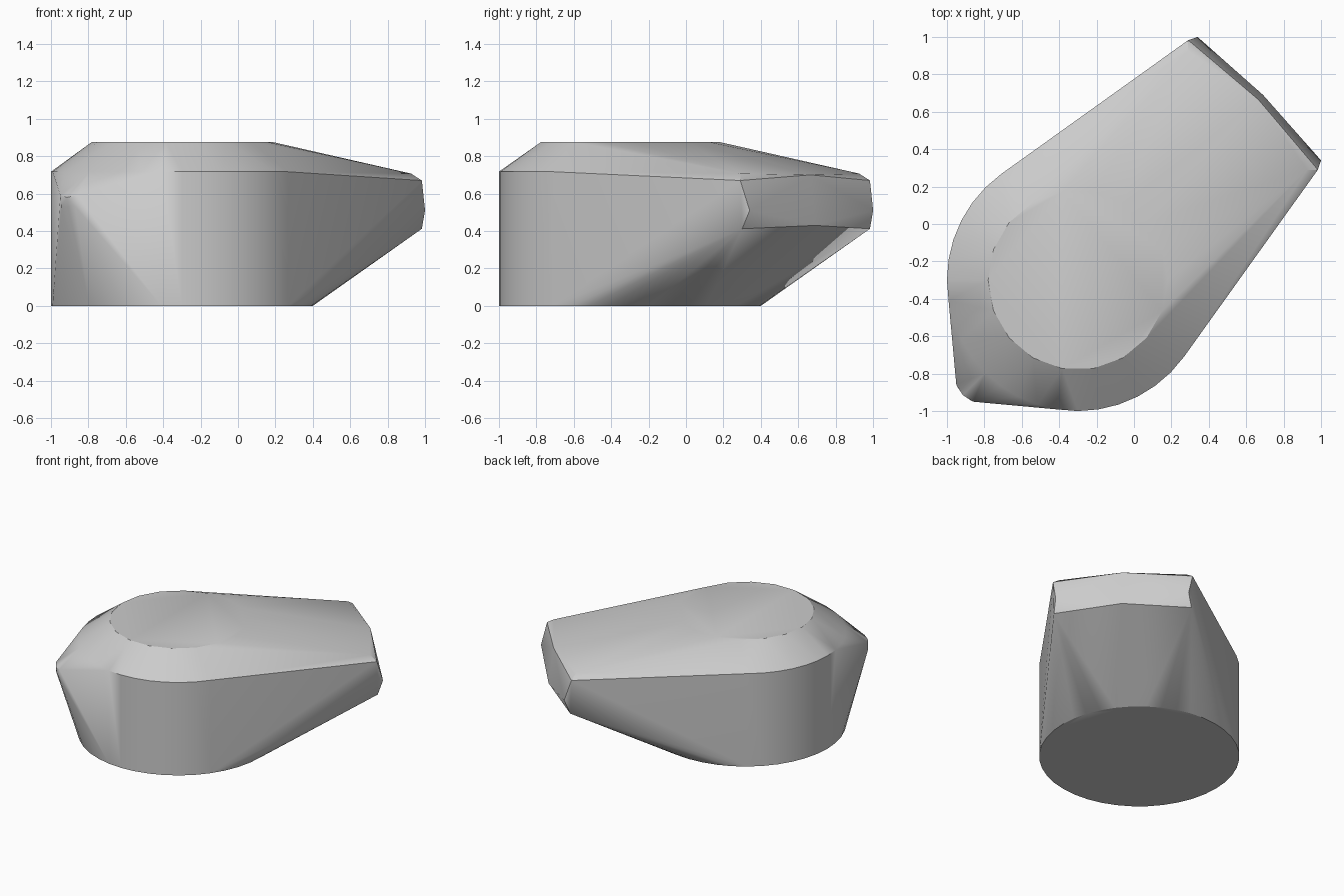
import bpy, bmesh
from math import cos, sin, tau, radians

cube = bpy.data.objects.get("Cube")
if cube:
    bpy.data.objects.remove(cube, do_unlink=True)

# Single plain material
grey = bpy.data.materials.new("plain grey")
grey.use_nodes = True
colour = (0.6, 0.6, 0.6, 1)
grey.diffuse_color = colour
grey.node_tree.nodes["Principled BSDF"].inputs["Base Color"].default_value = colour


def ring(radius, z, sides):
    """Points of a horizontal circle on the hub axis."""
    return [(-0.3 + radius * cos(tau * i / sides),
             -0.3 + radius * sin(tau * i / sides), z) for i in range(sides)]


def mirrored(points):
    """Repeat points across the diagonal symmetry plane."""
    return points + [(y, x, z) for x, y, z in points]


# Round hub: vertical wall with a bevelled crown
hub = ring(0.7, 0, 40) + ring(0.7, 0.717, 40) + ring(0.48, 0.877, 18)

# Blunt far end: bevelled side corners and a slightly bowed middle
far_end = mirrored([(0.925, 0.29, 0.707), (0.983, 0.29, 0.67),
                    (1.0, 0.34, 0.51), (0.983, 0.30, 0.412)])
far_end += [(0.665, 0.665, 0.70), (0.69, 0.69, 0.43)]

# Small pointed heel opposite the far end
heel = mirrored([(-0.95, -0.86, 0.59), (-0.945, -0.87, 0.53)])
heel += [(-0.915, -0.915, 0.58), (-0.91, -0.91, 0.53)]

# Tight skin around the three sections
bm = bmesh.new()
for point in hub + far_end + heel:
    bm.verts.new(point)
hull = bmesh.ops.convex_hull(bm, input=bm.verts[:])
loose = {g for g in hull["geom_interior"] + hull["geom_unused"]
         if isinstance(g, bmesh.types.BMVert)}
bmesh.ops.delete(bm, geom=list(loose), context="VERTS")
bmesh.ops.dissolve_limit(bm, angle_limit=radians(0.5),
                         verts=bm.verts[:], edges=bm.edges[:])
bmesh.ops.recalc_face_normals(bm, faces=bm.faces[:])

mesh = bpy.data.meshes.new("body_shell")
bm.to_mesh(mesh)
bm.free()
mesh.materials.append(grey)
body = bpy.data.objects.new("body_shell", mesh)
bpy.context.collection.objects.link(body)

# Smooth rounded walls, sharp rims
bpy.ops.object.select_all(action="DESELECT")
body.select_set(True)
bpy.context.view_layer.objects.active = body
bpy.ops.object.shade_smooth_by_angle(angle=radians(30))
